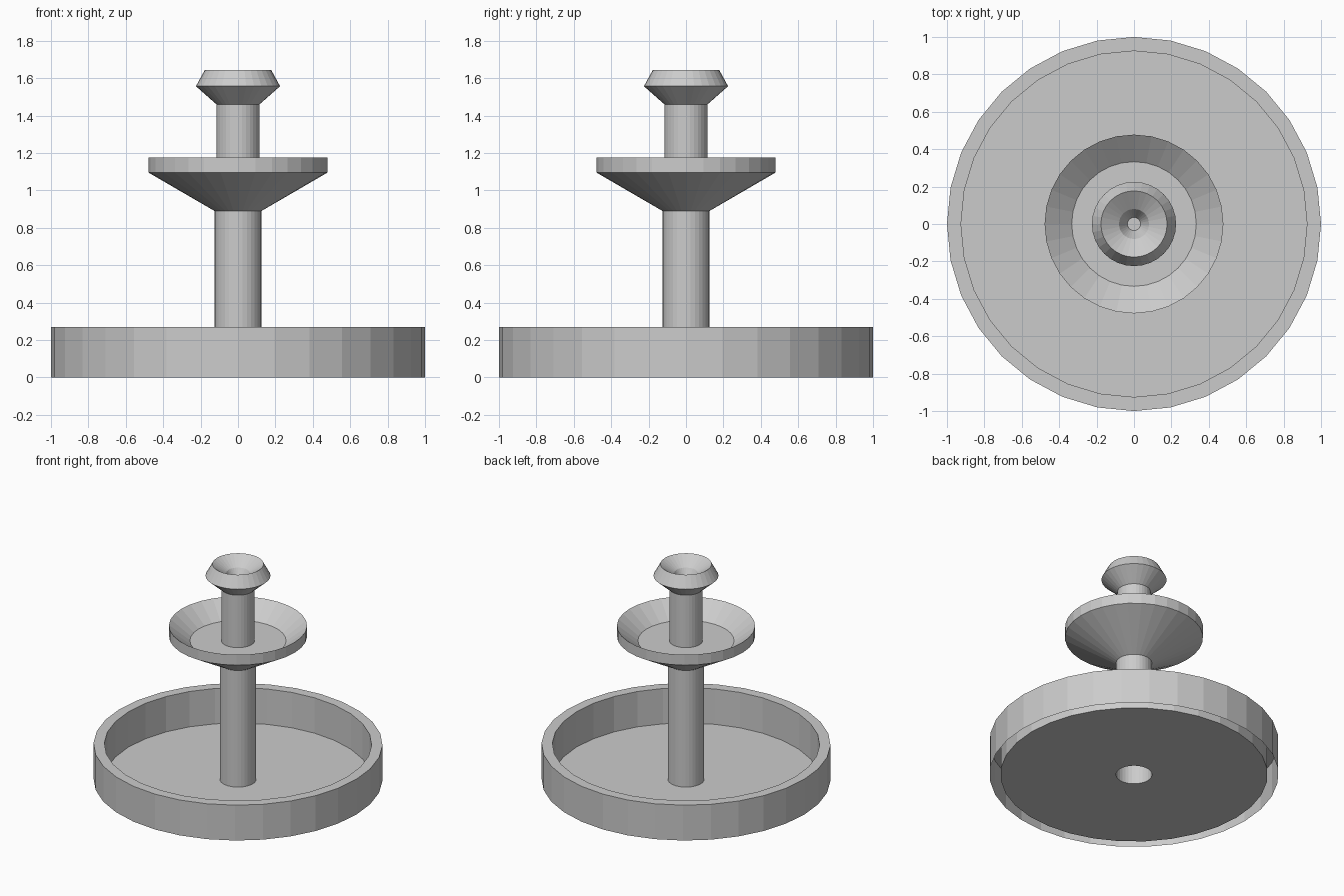
import bpy, bmesh
from math import cos, sin, tau

if "Cube" in bpy.data.objects:
    bpy.data.objects.remove(bpy.data.objects["Cube"])

SIDES = 32


def lathe(name, profile):
    """Revolve an (r, z) profile around z as flat-sided faces."""
    bm = bmesh.new()
    rings = []
    for r, z in profile:
        if r == 0:
            rings.append([bm.verts.new((0, 0, z))] * SIDES)
        else:
            rings.append([bm.verts.new((r * cos(tau * i / SIDES), r * sin(tau * i / SIDES), z))
                          for i in range(SIDES)])
    for low, high in zip(rings, rings[1:]):
        for i in range(SIDES):
            j = (i + 1) % SIDES
            quad = [low[i], low[j], high[j], high[i]]
            bm.faces.new(list(dict.fromkeys(quad)))
    mesh = bpy.data.meshes.new(name)
    bm.to_mesh(mesh)
    bm.free()
    obj = bpy.data.objects.new(name, mesh)
    bpy.context.collection.objects.link(obj)
    return obj


# Round pool: hollow rim, floor at ground level with an opening under the column
lathe("basin", [(1, 0), (1, .27), (.925, .27), (.925, 0), (.125, 0)])

# Column between the pool and the dish
lathe("lower_column", [(.125, 0), (.125, .89)])

# Dish: flared underside, upright lip, sloped inside and flat floor
lathe("dish", [(.125, .89), (.478, 1.095), (.478, 1.175), (.333, 1.06), (.115, 1.06)])

# Column between the dish and the spout
lathe("upper_column", [(.115, 1.06), (.115, 1.46)])

# Spout: flared cup with chamfered lip and stepped funnel inside
lathe("spout", [(.115, 1.46), (.225, 1.557), (.177, 1.645), (.08, 1.58), (.035, 1.50), (0, 1.50)])
